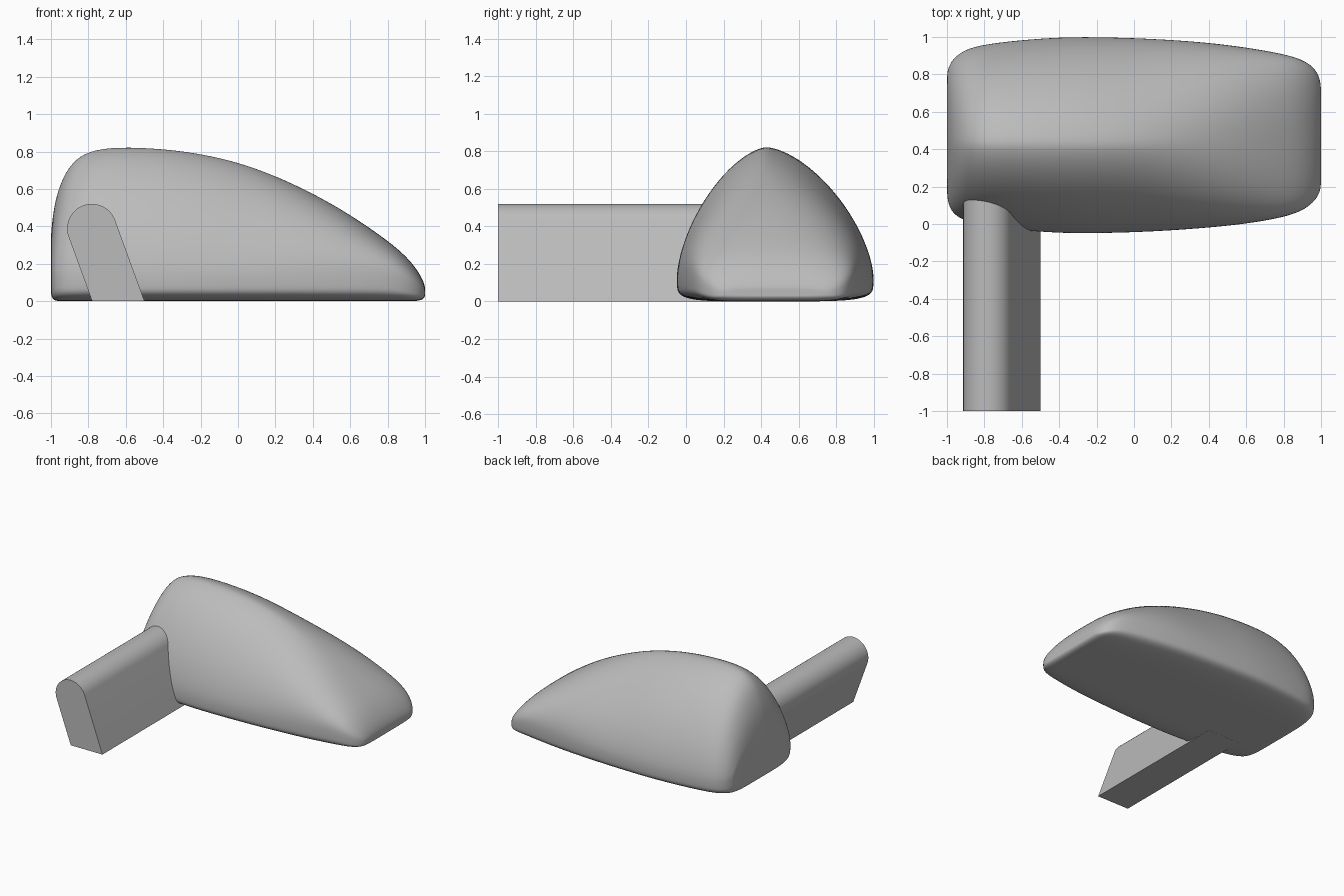
import bpy
import bmesh
import math
from mathutils import Vector

default_cube = bpy.data.objects.get("Cube")
if default_cube:
    bpy.data.objects.remove(default_cube, do_unlink=True)


def make_material(name, colour):
    material = bpy.data.materials.new(name)
    material.use_nodes = True
    material.diffuse_color = colour
    material.node_tree.nodes["Principled BSDF"].inputs["Base Color"].default_value = colour
    return material


def make_object(name, bm, material):
    bmesh.ops.recalc_face_normals(bm, faces=bm.faces)
    mesh = bpy.data.meshes.new(name)
    bm.to_mesh(mesh)
    bm.free()
    mesh.materials.append(material)
    obj = bpy.data.objects.new(name, mesh)
    bpy.context.collection.objects.link(obj)
    return obj


def signed_power(value, exponent):
    return math.copysign(abs(value) ** exponent, value)


def cross_section(x, bottom, top, front, back, sides=48):
    """Domed upper half over a boxy lower half with a flat base."""
    ridge = front + 0.455 * (back - front)
    belt = bottom + min(0.13, 0.4 * (top - bottom))
    dome_power = 1.6 + 1.3 * max(0.0, x) ** 1.5
    points = []
    for i in range(sides):
        angle = math.tau * i / sides
        c, s = math.cos(angle), math.sin(angle)
        power = dome_power if s >= 0 else 5.0
        reach = back - ridge if c >= 0 else ridge - front
        rise = top - belt if s >= 0 else belt - bottom
        points.append(Vector((x,
                              ridge + reach * signed_power(c, 2 / power),
                              belt + rise * signed_power(s, 2 / power))))
    return points


def shrink(points, factor):
    centre = sum(points, Vector()) / len(points)
    return [centre.lerp(p, factor) for p in points]


grey = make_material("plain grey", (0.5, 0.5, 0.5, 1.0))

# Body: stations along the length as x, bottom, top, front edge, back edge
stations = [
    (-1.0, 0.03, 0.36, 0.15, 0.81),
    (-0.99, 0.01, 0.46, 0.10, 0.84),
    (-0.97, 0, 0.57, 0.06, 0.88),
    (-0.93, 0, 0.675, 0.03, 0.915),
    (-0.88, 0, 0.75, 0.01, 0.94),
    (-0.8, 0, 0.805, -0.01, 0.96),
    (-0.65, 0, 0.828, -0.03, 0.98),
    (-0.4, 0, 0.817, -0.05, 1.0),
    (-0.2, 0, 0.79, -0.05, 1.0),
    (0, 0, 0.745, -0.045, 0.995),
    (0.2, 0, 0.672, -0.035, 0.985),
    (0.4, 0, 0.578, -0.02, 0.97),
    (0.6, 0, 0.464, 0, 0.945),
    (0.8, 0, 0.325, 0.035, 0.91),
    (0.9, 0, 0.24, 0.07, 0.88),
    (0.96, 0, 0.165, 0.115, 0.84),
    (0.99, 0.01, 0.11, 0.16, 0.79),
    (1.0, 0.025, 0.075, 0.2, 0.74),
]
sections = [cross_section(*station) for station in stations]
sections.insert(0, shrink(sections[0], 0.7))
sections.append(shrink(sections[-1], 0.7))

bm = bmesh.new()
rings = [[bm.verts.new(p) for p in section] for section in sections]
for ring, following in zip(rings, rings[1:]):
    for i in range(len(ring)):
        j = (i + 1) % len(ring)
        bm.faces.new((ring[i], ring[j], following[j], following[i]))
for end_ring in (rings[0], rings[-1]):
    bm.faces.new(end_ring)
for face in bm.faces:
    face.smooth = True
body = make_object("body", bm, grey)
smoothing = body.modifiers.new("smoothing", "SUBSURF")
smoothing.levels = smoothing.render_levels = 2

# Handle: leaning slab with a rounded top, running from the front into the body
lean = math.radians(20)
radius = 0.132
axis = Vector((-math.sin(lean), 0, math.cos(lean)))
across = Vector((math.cos(lean), 0, math.sin(lean)))
top_centre = Vector((-0.64, -1, 0)) + axis * 0.413
outline = [Vector((-0.78, -1, 0)), Vector((-0.5, -1, 0))]
arc_steps = 24
for i in range(arc_steps + 1):
    angle = math.pi * i / arc_steps
    outline.append(top_centre + radius * (across * math.cos(angle) + axis * math.sin(angle)))

bm = bmesh.new()
end_face = bm.faces.new([bm.verts.new(p) for p in outline])
extruded = bmesh.ops.extrude_face_region(bm, geom=[end_face], use_keep_orig=True)
moved = [v for v in extruded["geom"] if isinstance(v, bmesh.types.BMVert)]
bmesh.ops.translate(bm, verts=moved, vec=(0, 1.25, 0))
handle = make_object("handle", bm, grey)
bpy.ops.object.select_all(action="DESELECT")
handle.select_set(True)
bpy.context.view_layer.objects.active = handle
bpy.ops.object.shade_smooth_by_angle(angle=math.radians(30))
